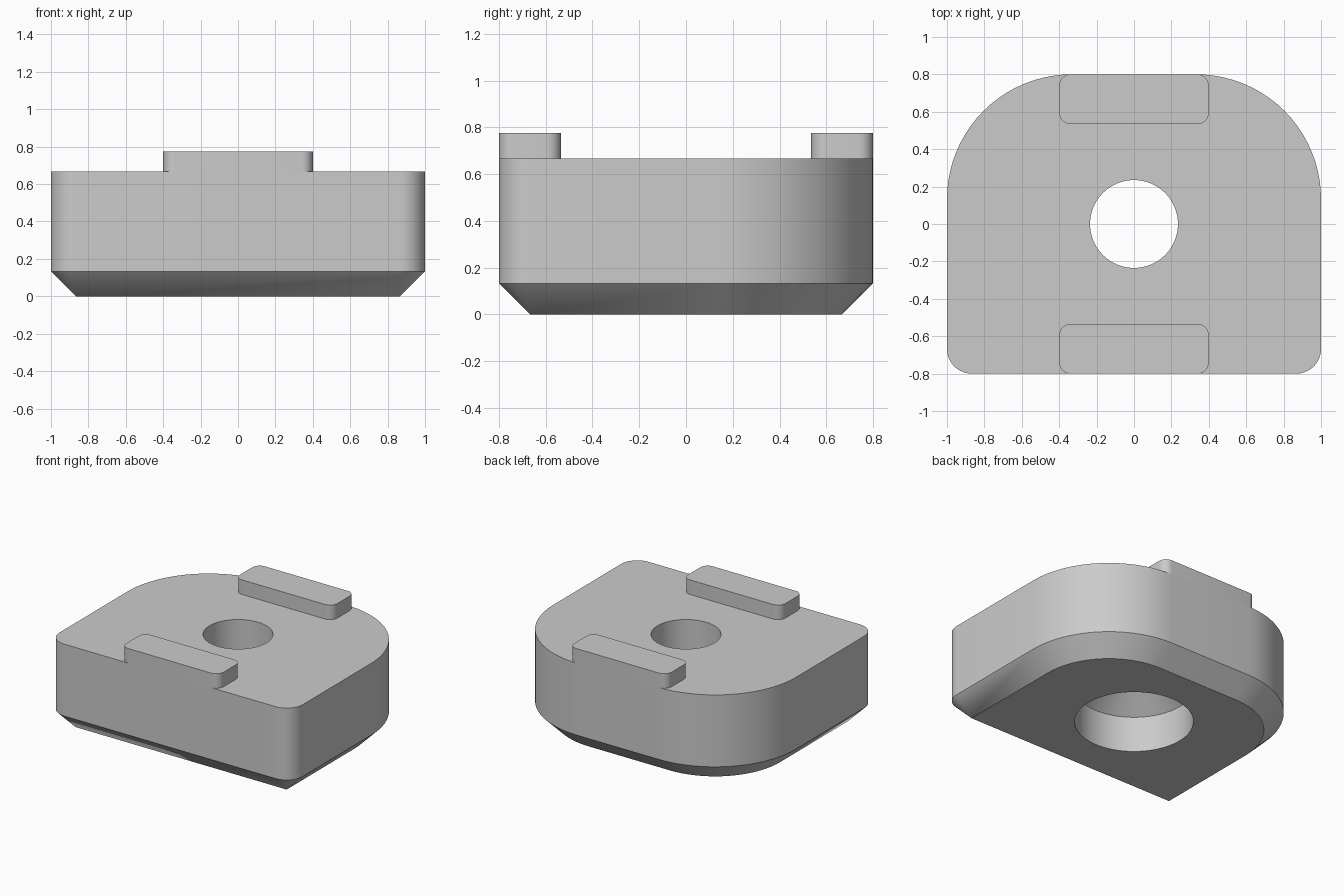
import bpy, bmesh, math

cube = bpy.data.objects.get("Cube")
if cube:
    bpy.data.objects.remove(cube, do_unlink=True)

GREY = (0.6, 0.6, 0.6, 1.0)
grey = bpy.data.materials.new("plain grey")
grey.use_nodes = True
grey.diffuse_color = GREY
grey.node_tree.nodes["Principled BSDF"].inputs["Base Color"].default_value = GREY

BASE_TOP = 0.667
CHAMFER = 0.133


def rounded_outline(hx, y0, y1, r_front, r_back, inset=0.0, steps=20):
    """Counter-clockwise rectangle with round corners, shrunk by inset."""
    corners = [(1, 1, r_back), (-1, 1, r_back), (-1, -1, r_front), (1, -1, r_front)]
    points = []
    for i, (sx, sy, r) in enumerate(corners):
        cx = sx * (hx - r)
        cy = y1 - r if sy > 0 else y0 + r
        for k in range(steps + 1):
            a = math.pi / 2 * (i + k / steps)
            points.append((cx + (r - inset) * math.cos(a), cy + (r - inset) * math.sin(a)))
    return points


def circle(r, n=64):
    return [(r * math.cos(math.tau * k / n), r * math.sin(math.tau * k / n)) for k in range(n)]


def add_wall(bm, sections):
    """Join a stack of (outline, height) rings with side faces."""
    rings = [[bm.verts.new((x, y, z)) for x, y in pts] for pts, z in sections]
    for low, high in zip(rings, rings[1:]):
        for i in range(len(low)):
            j = (i + 1) % len(low)
            bm.faces.new((low[i], low[j], high[j], high[i]))


def finish(name, bm):
    """Cap the open ends, clean up and make the object."""
    bmesh.ops.remove_doubles(bm, verts=bm.verts[:], dist=0.0005)
    rims = [e for e in bm.edges if e.is_boundary]
    middle = sum(v.co.z for e in rims for v in e.verts) / (2 * len(rims))
    for upper in (False, True):
        rim = [e for e in rims if (e.verts[0].co.z > middle) == upper]
        bmesh.ops.triangle_fill(bm, edges=rim, use_beauty=True,
                                normal=(0, 0, 1 if upper else -1))
    bmesh.ops.recalc_face_normals(bm, faces=bm.faces[:])
    mesh = bpy.data.meshes.new(name)
    bm.to_mesh(mesh)
    bm.free()
    mesh.materials.append(grey)
    mesh.shade_smooth()
    mesh.set_sharp_from_angle(angle=math.radians(30))
    obj = bpy.data.objects.new(name, mesh)
    bpy.context.collection.objects.link(obj)
    return obj


# Base block: chamfered foot, straight sides, countersunk screw hole
bm = bmesh.new()
size = (1.0, -0.8, 0.8, CHAMFER, 0.667)
side = rounded_outline(*size)
add_wall(bm, [(rounded_outline(*size, inset=CHAMFER), 0), (side, CHAMFER), (side, BASE_TOP)])
add_wall(bm, [(circle(0.4), 0), (circle(0.4), 0.265),
              (circle(0.235), 0.4), (circle(0.235), BASE_TOP)])
finish("base_block", bm)

# Raised locating tabs along the front and back edges
for name, y0, y1 in (("front_tab", -0.8, -0.535), ("back_tab", 0.535, 0.8)):
    bm = bmesh.new()
    tab = rounded_outline(0.4, y0, y1, 0.06, 0.06, steps=8)
    add_wall(bm, [(tab, BASE_TOP), (tab, 0.775)])
    finish(name, bm)
